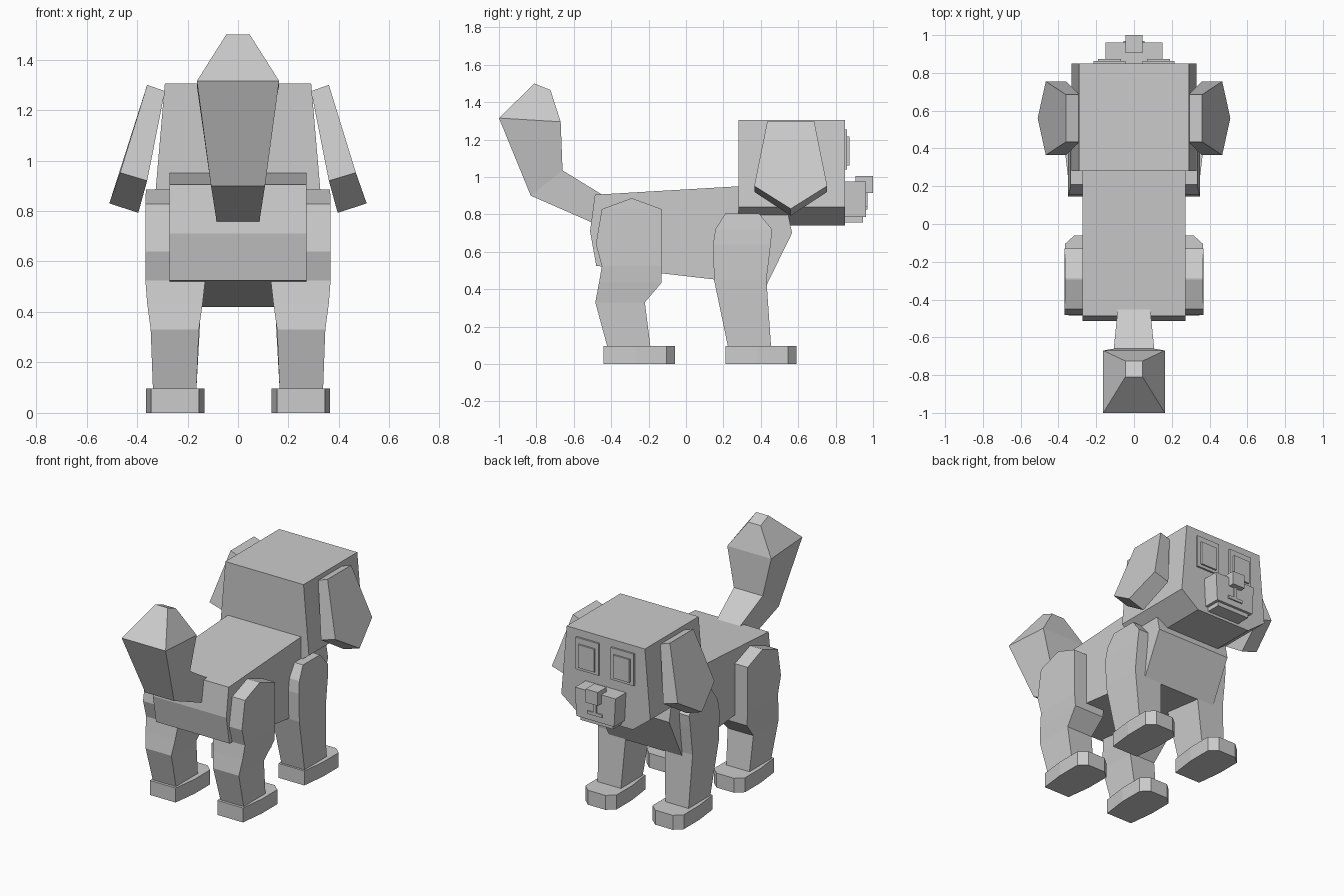
import bpy

if "Cube" in bpy.data.objects:
    bpy.data.objects.remove(bpy.data.objects["Cube"])
import bmesh

grey = bpy.data.materials.new("plain_grey")
grey.use_nodes = True
grey.diffuse_color = (0.6, 0.6, 0.6, 1)
grey.node_tree.nodes["Principled BSDF"].inputs["Base Color"].default_value = (0.6, 0.6, 0.6, 1)


def loft(name, rings):
    """Skin a chain of equal-length rings and cap both ends."""
    bm = bmesh.new()
    loops = [[bm.verts.new(p) for p in ring] for ring in rings]
    for a, b in zip(loops, loops[1:]):
        for i in range(len(a)):
            j = (i + 1) % len(a)
            bm.faces.new((a[i], a[j], b[j], b[i]))
    bm.faces.new(loops[0][::-1])
    bm.faces.new(loops[-1])
    bmesh.ops.recalc_face_normals(bm, faces=bm.faces)
    mesh = bpy.data.meshes.new(name)
    bm.to_mesh(mesh)
    bm.free()
    mesh.materials.append(grey)
    obj = bpy.data.objects.new(name, mesh)
    bpy.context.collection.objects.link(obj)
    return obj


def pair(name, rings):
    """Make a part on +x and its mirror image on -x."""
    for side, s in (("left", 1), ("right", -1)):
        loft(side + "_" + name, [[(s * x, y, z) for x, y, z in r] for r in rings])


def box(x0, x1, y0, y1, z0, z1):
    return [[(x0, y0, z), (x1, y0, z), (x1, y1, z), (x0, y1, z)] for z in (z0, z1)]


def leg(name, levels):
    """Stack rectangles given as z, y range, x range."""
    pair(name, [[(x0, y0, z), (x1, y0, z), (x1, y1, z), (x0, y1, z)]
                for z, y0, y1, x0, x1 in levels])


# Torso: side profile extruded across
torso = [(-.487, .905), (-.513, .71), (-.48, .525), (.43, .42),
         (.567, .70), (.54, .83), (.50, .96), (.28, .95)]
loft("torso", [[(x, y, z) for y, z in torso] for x in (-.272, .272)])

# Head: hexagonal front profile extruded back
half = [(.29, 1.305), (.33, .84), (.2, .74)]
outline = half + [(-x, z) for x, z in reversed(half)]
loft("head", [[(x, y, z) for x, z in outline] for y in (.28, .85)])

# Ears: pentagonal flaps hanging outward
ear_y = (.435, .685, .755, .56, .365)
outer = [(.36, 1.30)] * 2 + [(.467, .952), (.51, .83), (.467, .952)]
inner = [(.29, 1.275)] * 2 + [(.36, .92), (.395, .793), (.36, .92)]
pair("ear", [[(x, y, z) for (x, z), y in zip(side, ear_y)] for side in (inner, outer)])

# Face
pair("eye_frame", box(.045, .215, .845, .862, 1.04, 1.255))
pair("eye", box(.07, .19, .855, .873, 1.06, 1.215))
muzzle = [(.15, .975), (.14, .785), (-.14, .785), (-.15, .975)]
loft("muzzle", [[(x, y, z) for x, z in muzzle] for y in (.84, .962)])
loft("chin", box(-.12, .12, .84, .945, .757, .80))
loft("nose", box(-.045, .045, .905, 1.0, .915, 1.005))
loft("mouth_bridge", box(-.012, .012, .955, .97, .84, .92))
loft("mouth", box(-.055, .055, .955, .97, .825, .845))

# Tail: lofted bent bar, each step is upper point, lower point, half width
tail = [((-.40, .87), (-.47, .74), .082, .082),
        ((-.44, .90), (-.51, .76), .085, .085),
        ((-.66, 1.035), (-.83, .90), .107, .107),
        ((-.67, 1.295), (-1.0, 1.315), .163, .163),
        ((-.725, 1.465), (-.81, 1.50), .046, .046)]
loft("tail", [[(-w, *a), (w, *a), (v, *b), (-v, *b)] for a, b, w, v in tail])

# Legs
leg("rear_leg", [(.885, -.295, -.285, .14, .365), (.828, -.45, -.13, .13, .367),
                 (.64, -.482, -.13, .13, .367), (.525, -.45, -.13, .13, .367),
                 (.435, -.465, -.13, .14, .36), (.33, -.485, -.22, .155, .346),
                 (.09, -.42, -.19, .165, .337)])
leg("front_leg", [(.805, .21, .39, .15, .335), (.72, .157, .46, .14, .345),
                  (.64, .145, .453, .14, .35), (.45, .15, .43, .145, .35),
                  (.09, .225, .455, .165, .337)])

# Paws: flat slabs widening forward with cut toe corners
paw = [(.155, 0), (.345, 0), (.365, .17), (.365, .335),
       (.315, .38), (.185, .38), (.133, .335), (.133, .17)]
for name, heel in (("rear_paw", -.44), ("front_paw", .21)):
    pair(name, [[(x, heel + y, z) for x, y in paw] for z in (0, .097)])
